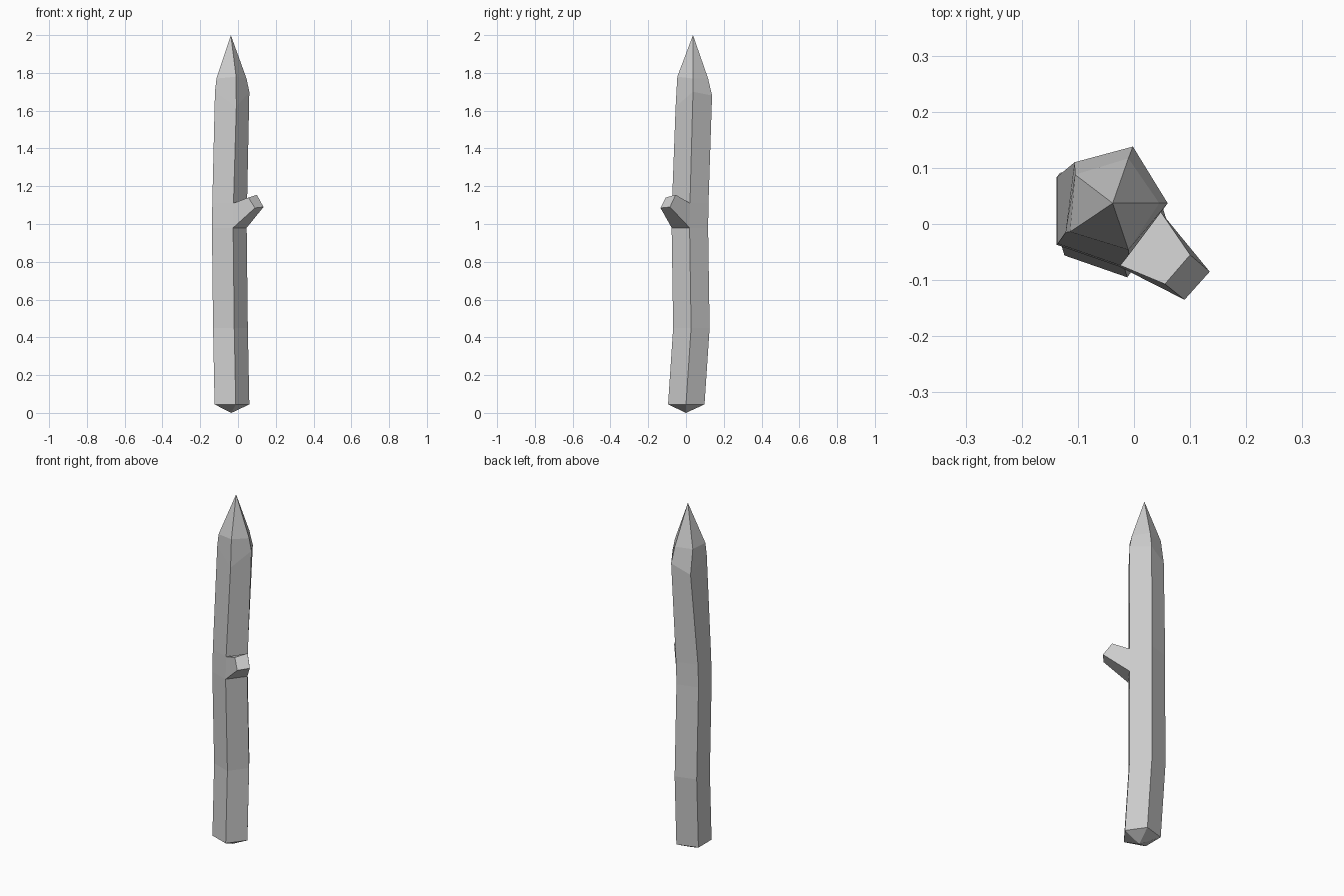
import bpy, bmesh

if "Cube" in bpy.data.objects:
    bpy.data.objects.remove(bpy.data.objects["Cube"])

bm = bmesh.new()

# five-sided log cross-section, shifted slightly along the height for a crooked shaft
PROFILE = [(0.06, 0.0), (-0.012, -0.095), (-0.124, -0.056), (-0.124, 0.064), (-0.007, 0.098)]
SHAFT = [(0, 0, 0.045), (-0.008, 0.027, 0.45), (-0.014, 0.019, 0.98), (-0.012, 0.021, 1.11)]

# irregular hewn shoulder below the sharpened point
SHOULDER = [
    [(0.06, 0.037, 1.70), (-0.009, -0.055, 1.62), (-0.122, -0.015, 1.70),
     (-0.106, 0.11, 1.63), (-0.002, 0.138, 1.68)],
    [(0.045, 0.037, 1.77), (-0.01, -0.046, 1.78), (-0.114, -0.014, 1.77),
     (-0.105, 0.088, 1.77), (-0.01, 0.117, 1.77)],
]


def add_ring(points):
    return [bm.verts.new(p) for p in points]


def bridge(a, b, skip=()):
    n = len(a)
    for i in range(n):
        if i not in skip:
            j = (i + 1) % n
            bm.faces.new((a[i], a[j], b[j], b[i]))


def fan(ring, tip):
    apex = bm.verts.new(tip)
    for i in range(len(ring)):
        bm.faces.new((ring[i], ring[(i + 1) % len(ring)], apex))


rings = [add_ring([(x + dx, y + dy, z) for x, y in PROFILE]) for dx, dy, z in SHAFT]
rings += [add_ring(r) for r in SHOULDER]

# shaft walls, leaving the branch opening between rings 2 and 3
for k in range(len(rings) - 1):
    bridge(rings[k], rings[k + 1], skip=(0,) if k == 2 else ())

# shallow point at the foot, long point at the top
fan(rings[0], (-0.035, 0.0, 0.0))
fan(rings[-1], (-0.038, 0.037, 2.0))

# cut branch stub growing out of the opening
base = [rings[2][0], rings[2][1], rings[3][1], rings[3][0]]
tip = add_ring([(0.135, -0.085, 1.09), (0.09, -0.135, 1.085),
                (0.055, -0.107, 1.14), (0.10, -0.055, 1.155)])
bridge(base, tip)
bm.faces.new(tip)

bmesh.ops.recalc_face_normals(bm, faces=bm.faces[:])
mesh = bpy.data.meshes.new("wooden_stake")
bm.to_mesh(mesh)
bm.free()
bpy.context.collection.objects.link(bpy.data.objects.new("wooden_stake", mesh))
